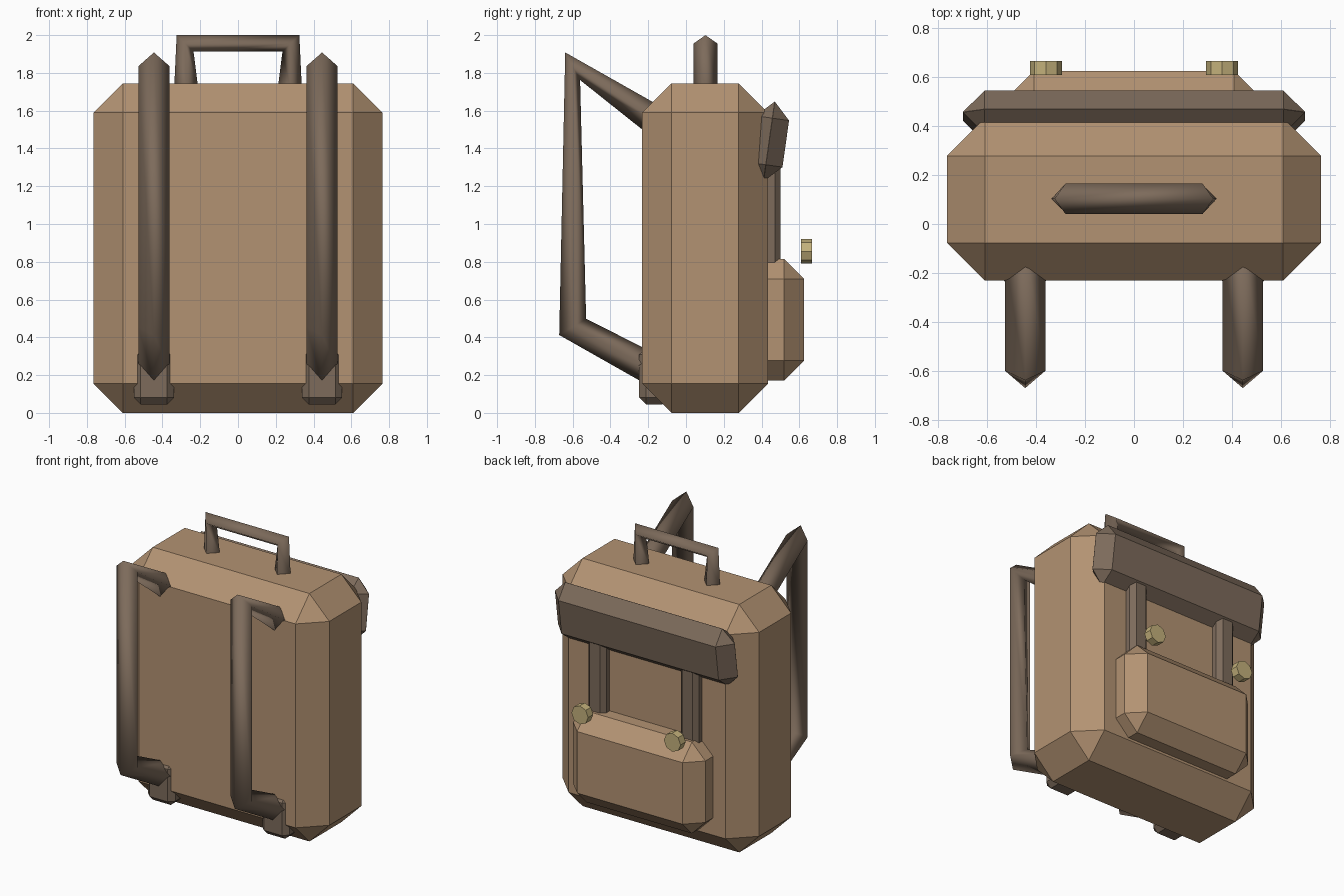
import bpy, bmesh
from mathutils import Vector

if "Cube" in bpy.data.objects:
    bpy.data.objects.remove(bpy.data.objects["Cube"])


def material(name, rgb):
    m = bpy.data.materials.new(name)
    m.diffuse_color = (*rgb, 1)
    m.use_nodes = True
    m.node_tree.nodes["Principled BSDF"].inputs["Base Color"].default_value = m.diffuse_color
    return m


CANVAS = material("canvas", (0.45, 0.29, 0.17))
LEATHER = material("leather", (0.205, 0.147, 0.105))
BRASS = material("brass", (0.55, 0.44, 0.20))


def add_mesh(name, bm, mat, loc=(0, 0, 0), tilt=0.0):
    bmesh.ops.recalc_face_normals(bm, faces=bm.faces)
    me = bpy.data.meshes.new(name)
    bm.to_mesh(me)
    bm.free()
    me.materials.append(mat)
    ob = bpy.data.objects.new(name, me)
    ob.location = loc
    ob.rotation_euler.x = tilt
    bpy.context.collection.objects.link(ob)
    return ob


def chamfer_box(name, x, y, z, c, mat, tilt=0.0):
    """Box over three (min, max) ranges with every edge cut back by c."""
    lo, hi = Vector((x[0], y[0], z[0])), Vector((x[1], y[1], z[1]))
    half = (hi - lo) / 2
    bm = bmesh.new()
    for sx in (-1, 1):
        for sy in (-1, 1):
            for sz in (-1, 1):
                for axis in range(3):
                    p = half - Vector((c, c, c))
                    p[axis] = half[axis]
                    bm.verts.new((p.x * sx, p.y * sy, p.z * sz))
    bmesh.ops.remove_doubles(bm, verts=bm.verts, dist=0.0005)
    bmesh.ops.convex_hull(bm, input=bm.verts)
    bmesh.ops.dissolve_limit(bm, angle_limit=0.02, verts=bm.verts, edges=bm.edges)
    return add_mesh(name, bm, mat, (lo + hi) / 2, tilt)


def tube(name, points, radius):
    """Four-sided smooth tube along a polyline."""
    cu = bpy.data.curves.new(name, 'CURVE')
    cu.dimensions = '3D'
    cu.bevel_depth = radius
    cu.bevel_resolution = 0
    cu.use_fill_caps = True
    sp = cu.splines.new('POLY')
    sp.points.add(len(points) - 1)
    for p, co in zip(sp.points, points):
        p.co = (*co, 1)
    cu.materials.append(LEATHER)
    ob = bpy.data.objects.new(name, cu)
    bpy.context.collection.objects.link(ob)
    return ob


# Main bag, back pocket and tilted flap
chamfer_box("bag_body", (-0.765, 0.765), (-0.232, 0.434), (0, 1.745), 0.155, CANVAS)
chamfer_box("pocket", (-0.515, 0.515), (0.325, 0.625), (0.172, 0.815), 0.105, CANVAS)
chamfer_box("flap", (-0.70, 0.70), (0.351, 0.529), (1.224, 1.650), 0.0885, LEATHER, tilt=-0.14)

# Carrying handle on top
tube("top_handle", [(-0.275, 0.103, 1.73), (-0.28, 0.103, 1.956),
                    (0.28, 0.103, 1.956), (0.275, 0.103, 1.73)], 0.0625)

for side, s in (("left", -1), ("right", 1)):
    # Shoulder strap and its anchor pad
    x = s * 0.445
    tube(side + "_shoulder_strap", [(x, -0.13, 1.525), (x, -0.60, 1.835),
                                    (x, -0.60, 0.455), (x, -0.19, 0.235)], 0.083)
    chamfer_box(side + "_strap_anchor", (x - 0.106, x + 0.106), (-0.248, -0.09),
                (0.045, 0.345), 0.036, LEATHER)
    # Closing strap and buckle
    x = s * 0.36
    chamfer_box(side + "_closing_strap", (x - 0.07, x + 0.07), (0.40, 0.50),
                (0.70, 1.45), 0.03, LEATHER)
    bm = bmesh.new()
    bmesh.ops.create_cone(bm, cap_ends=True, segments=8, radius1=0.065,
                          radius2=0.065, depth=0.057)
    add_mesh(side + "_buckle", bm, BRASS, (x, 0.6385, 0.855), tilt=1.5708)
